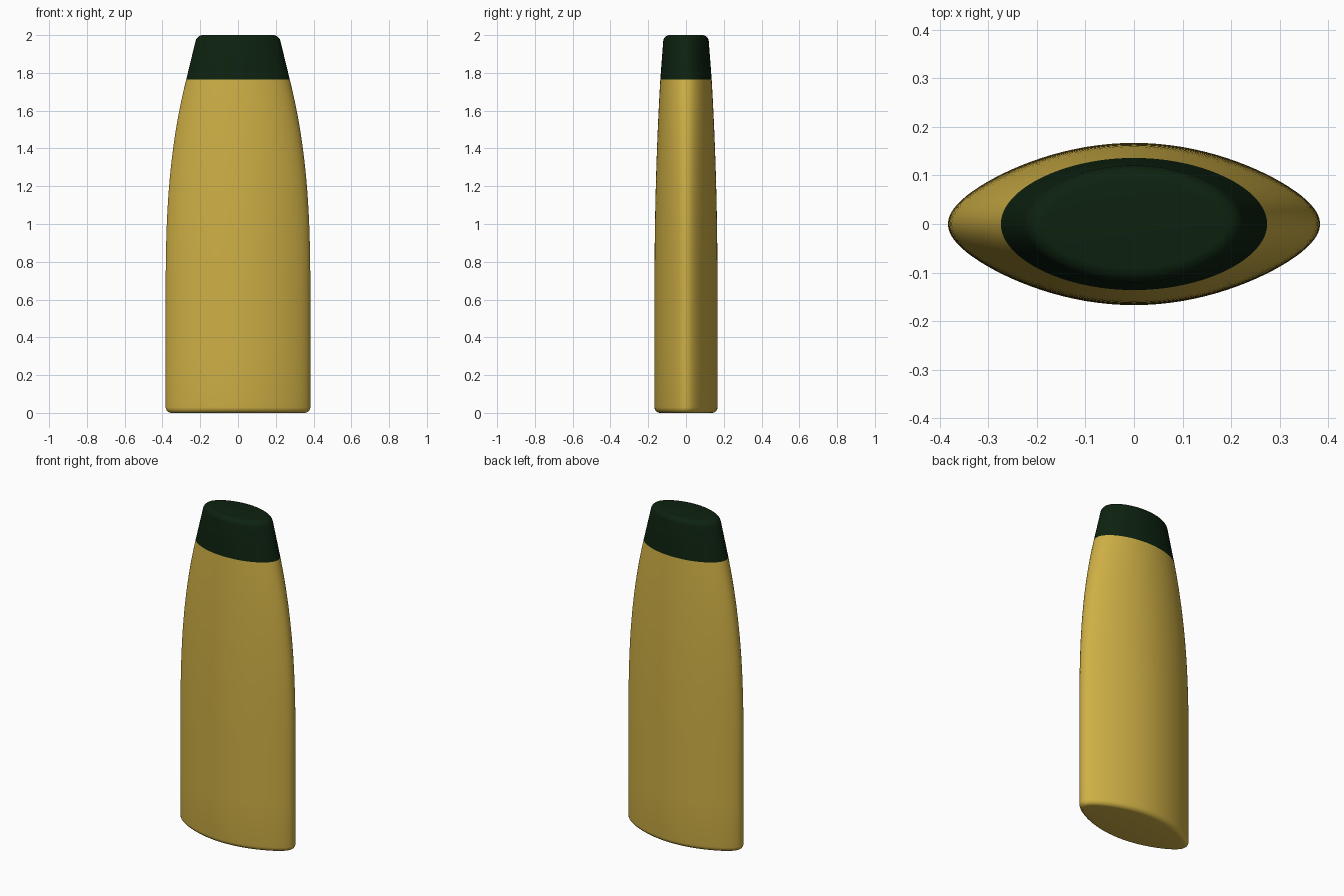
import bpy, bmesh, math

if "Cube" in bpy.data.objects:
    bpy.data.objects.remove(bpy.data.objects["Cube"])

SEAM, TOP, N = 1.765, 2.0, 96


def material(name, rgb):
    m = bpy.data.materials.new(name)
    m.diffuse_color = (*rgb, 1)
    m.use_nodes = True
    m.node_tree.nodes["Principled BSDF"].inputs["Base Color"].default_value = m.diffuse_color
    return m


def section(z):
    """Half width, half depth and pinch of the oval section at height z."""
    if z <= SEAM:
        t = max(0, (z - 0.6) / (SEAM - 0.6))
        return 0.383 - 0.109 * t ** 2.7, 0.167 - 0.031 * t ** 2.2, 0.25 - 0.2 * t ** 2
    t = (z - SEAM) / (TOP - SEAM)
    return 0.274 - 0.057 * t, 0.136 - 0.018 * t, 0.05


def loft(name, stations, mat):
    """Skin oval rings; each station is (height, inset from the section)."""
    bm = bmesh.new()
    rings = []
    for z, inset in stations:
        a, b, k = section(z)
        ring = []
        for i in range(N):
            c, s = math.cos(2 * math.pi * i / N), math.sin(2 * math.pi * i / N)
            ring.append(bm.verts.new(((a - inset) * c, (b - inset) * s * (1 - k * c * c), z)))
        rings.append(ring)
    for lo, hi in zip(rings, rings[1:]):
        for i in range(N):
            j = (i + 1) % N
            bm.faces.new((lo[i], lo[j], hi[j], hi[i]))
    bm.faces.new(rings[0][::-1])
    bm.faces.new(rings[-1])
    me = bpy.data.meshes.new(name)
    bm.to_mesh(me)
    bm.free()
    me.materials.append(mat)
    ob = bpy.data.objects.new(name, me)
    bpy.context.collection.objects.link(ob)
    bpy.ops.object.select_all(action='DESELECT')
    ob.select_set(True)
    bpy.context.view_layer.objects.active = ob
    bpy.ops.object.shade_smooth_by_angle(angle=math.radians(35))


def fillet(r, z_end, up):
    """Quarter-round stations leading from the wall to a flat end."""
    pts = []
    for i in range(7):
        q = math.pi / 2 * i / 6
        pts.append((z_end - up * r * (1 - math.sin(q)), r * (1 - math.cos(q))))
    return pts


yellow = material("golden yellow", (0.62, 0.43, 0.06))
green = material("dark green", (0.004, 0.016, 0.005))

# Bottle body: rounded foot, straight lower wall, tapering shoulders
wall = [(0.3, 0), (0.6, 0)] + [(0.6 + (SEAM - 0.6) * i / 20, 0) for i in range(1, 21)]
loft("bottle_body", fillet(0.03, 0, -1)[::-1] + wall, yellow)

# Cap: straight taper with a rounded top edge
loft("bottle_cap", [(SEAM, 0), (1.85, 0)] + fillet(0.03, TOP, 1), green)
